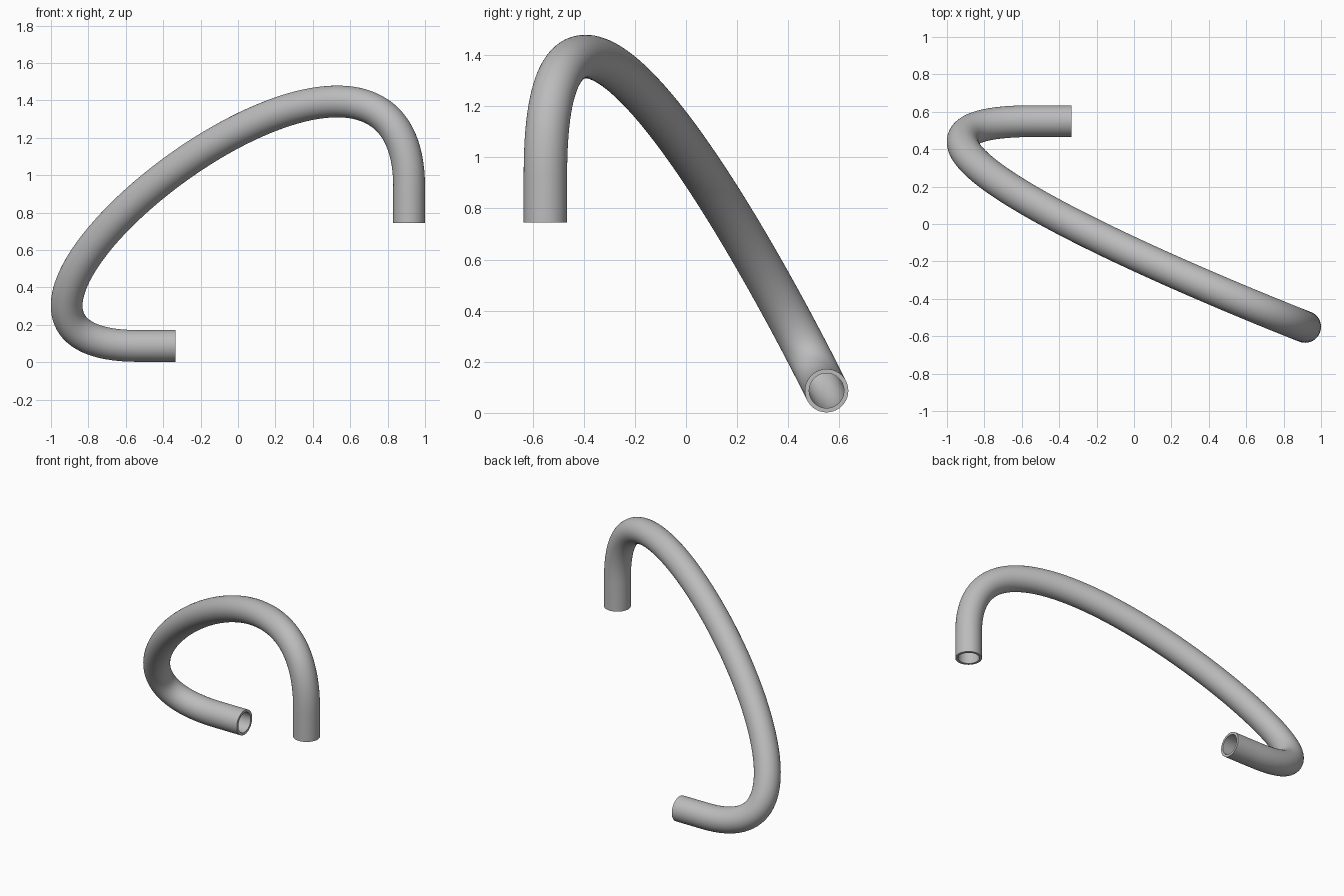
import bpy, bmesh, math
from mathutils import Vector, geometry

cube = bpy.data.objects.get("Cube")
if cube:
    bpy.data.objects.remove(cube, do_unlink=True)

OUTER, INNER = 0.085, 0.068
SIDES, STEPS = 48, 96

# Rubber material
grey = bpy.data.materials.new("plain grey")
grey.use_nodes = True
colour = (0.5, 0.5, 0.5, 1)
grey.diffuse_color = colour
grey.node_tree.nodes["Principled BSDF"].inputs["Base Color"].default_value = colour

# Centre line: straight upright end, sweeping bend, straight level end
upper_end = Vector((0.915, -0.55, 0.745))
lower_end = Vector((-0.335, 0.55, 0.087))
bend_start = upper_end + Vector((0, 0, 0.19))
bend_end = lower_end - Vector((0.2, 0, 0))
bend = geometry.interpolate_bezier(bend_start, bend_start + Vector((0, 0, 1.4)),
                                   bend_end - Vector((1.385, 0, 0)), bend_end, STEPS)
path = [upper_end, *bend, lower_end]

# Tangents and twist-free frames along the path
tangents = [(path[min(i + 1, len(path) - 1)] - path[max(i - 1, 0)]).normalized()
            for i in range(len(path))]
tangents[0] = tangents[1] = Vector((0, 0, 1))
tangents[-1] = tangents[-2] = Vector((1, 0, 0))
side = Vector((1, 0, 0))
frames = []
for i, (point, tangent) in enumerate(zip(path, tangents)):
    if i:
        side = tangents[i - 1].rotation_difference(tangent) @ side
    side = (side - tangent * side.dot(tangent)).normalized()
    frames.append((point, side.copy(), tangent.cross(side)))

# Hose: outer wall forwards, inner wall back, joined by flat end rims
bm = bmesh.new()


def ring(frame, radius):
    point, u, v = frame
    angles = [math.tau * k / SIDES for k in range(SIDES)]
    return [bm.verts.new(point + radius * (math.cos(a) * u + math.sin(a) * v))
            for a in angles]


rings = [ring(f, OUTER) for f in frames] + [ring(f, INNER) for f in reversed(frames)]
for i, a in enumerate(rings):
    b = rings[(i + 1) % len(rings)]
    for k in range(SIDES):
        n = (k + 1) % SIDES
        bm.faces.new((a[k], a[n], b[n], b[k]))
bmesh.ops.recalc_face_normals(bm, faces=bm.faces)

mesh = bpy.data.meshes.new("bent_hose")
bm.to_mesh(mesh)
bm.free()
mesh.materials.append(grey)
hose = bpy.data.objects.new("bent_hose", mesh)
bpy.context.collection.objects.link(hose)
bpy.context.view_layer.objects.active = hose
hose.select_set(True)
bpy.ops.object.shade_smooth_by_angle(angle=math.radians(40))
